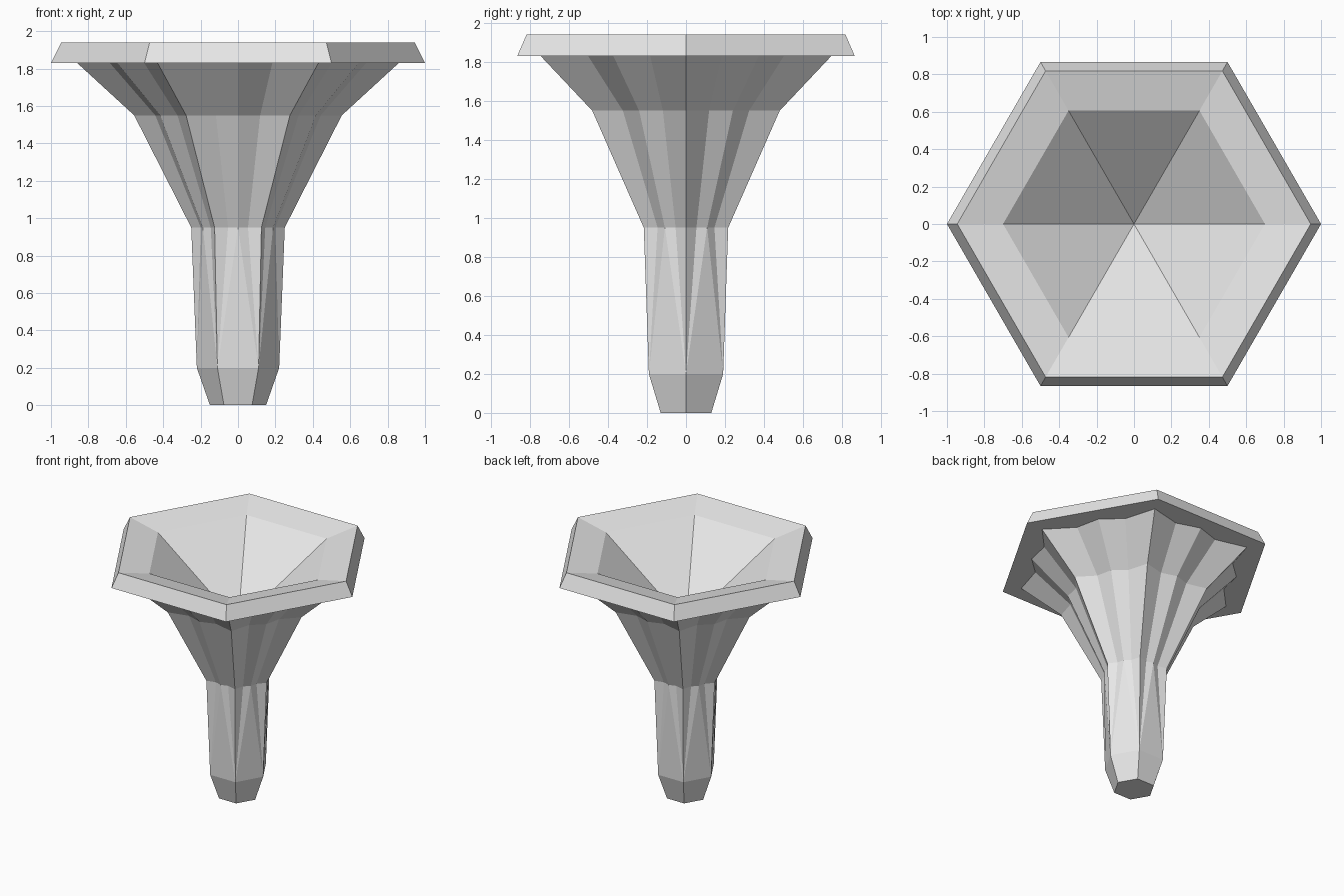
import bpy, bmesh
from math import sin, cos, radians

if "Cube" in bpy.data.objects:
    bpy.data.objects.remove(bpy.data.objects["Cube"], do_unlink=True)

grey = bpy.data.materials.new("light_grey")
grey.use_nodes = True
colour = (0.8, 0.8, 0.8, 1)
grey.diffuse_color = colour
grey.node_tree.nodes["Principled BSDF"].inputs["Base Color"].default_value = colour


def ring(bm, radius, z, factors=(1,)):
    """Six-fold ring; factors scale the radius of each point within one sixth."""
    count = 6 * len(factors)
    verts = []
    for i in range(count):
        a = radians(360 * i / count)
        r = radius * factors[i % len(factors)]
        verts.append(bm.verts.new((r * cos(a), r * sin(a), z)))
    return verts


def bridge(bm, low, high):
    n = len(low)
    for i in range(n):
        j = (i + 1) % n
        bm.faces.new((low[i], low[j], high[j], high[i]))


def finish(bm, name):
    bmesh.ops.recalc_face_normals(bm, faces=bm.faces)
    mesh = bpy.data.meshes.new(name)
    bm.to_mesh(mesh)
    bm.free()
    mesh.materials.append(grey)
    obj = bpy.data.objects.new(name, mesh)
    bpy.context.collection.objects.link(obj)
    return obj


# Fluted stem: hexagonal foot that opens into a pleated funnel
FLUTE = (1, 0.825, 0.866, 0.825)
bm = bmesh.new()
foot = ring(bm, 0.15, 0)
ankle = ring(bm, 0.22, 0.2)
bm.faces.new(foot[::-1])
bridge(bm, foot, ankle)

waist = ring(bm, 0.25, 0.95, FLUTE)
for k in range(6):
    a, b = ankle[k], ankle[(k + 1) % 6]
    c, v1, m, v2, d = [waist[(4 * k + i) % 24] for i in range(5)]
    for tri in ((a, v1, c), (a, m, v1), (a, b, m), (b, v2, m), (b, d, v2)):
        bm.faces.new(tri)

flare = ring(bm, 0.555, 1.55, FLUTE)
collar = ring(bm, 0.86, 1.83, FLUTE)
bridge(bm, waist, flare)
bridge(bm, flare, collar)
finish(bm, "fluted_stem")

# Hexagonal rim with a shallow lip and a pointed bowl
bm = bmesh.new()
profile = [(0.66, 1.83), (1.0, 1.83), (0.945, 1.94), (0.7, 1.885)]
rings = [ring(bm, r, z) for r, z in profile]
for low, high in zip(rings, rings[1:]):
    bridge(bm, low, high)
centre = bm.verts.new((0, 0, 1.35))
inner = rings[-1]
for i in range(6):
    bm.faces.new((inner[i], inner[(i + 1) % 6], centre))
rim = finish(bm, "rim_and_bowl")

# Bowl and lip faces must look upward
bm = bmesh.new()
bm.from_mesh(rim.data)
if max(bm.faces, key=lambda f: f.calc_center_median().z).normal.z < 0:
    bmesh.ops.reverse_faces(bm, faces=bm.faces)
bm.to_mesh(rim.data)
bm.free()
